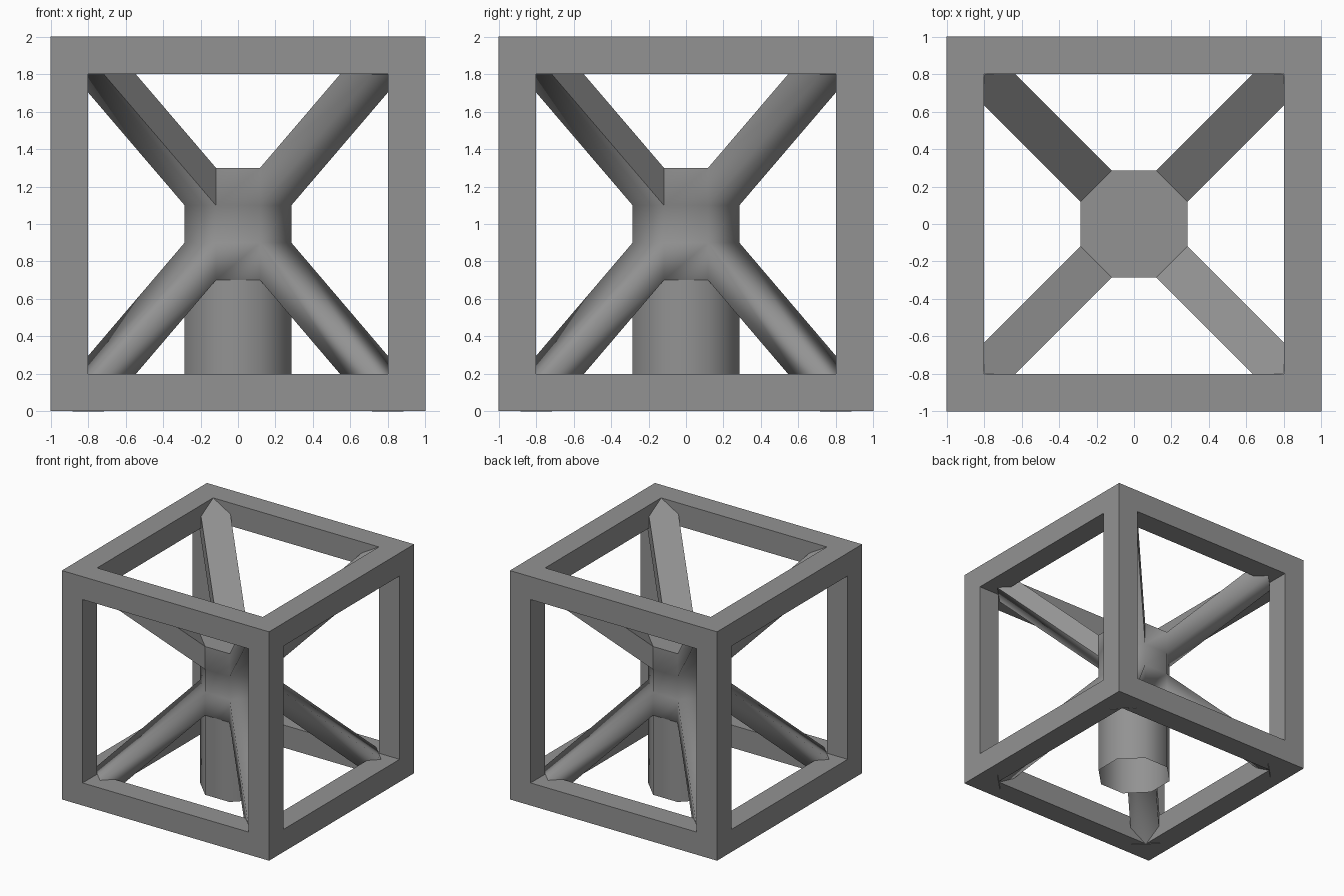
import bpy, bmesh, math
from itertools import product

if "Cube" in bpy.data.objects:
    bpy.data.objects.remove(bpy.data.objects["Cube"])

grey = bpy.data.materials.new("dark_grey")
grey.diffuse_color = (0.29, 0.29, 0.29, 1)
grey.use_nodes = True
grey.node_tree.nodes["Principled BSDF"].inputs["Base Color"].default_value = grey.diffuse_color


def finish(bm, name):
    bmesh.ops.recalc_face_normals(bm, faces=bm.faces)
    mesh = bpy.data.meshes.new(name)
    bm.to_mesh(mesh)
    bm.free()
    mesh.materials.append(grey)
    obj = bpy.data.objects.new(name, mesh)
    bpy.context.collection.objects.link(obj)
    return obj


# Cube frame: outer skin of a 3x3x3 block with the centre and face cells removed
def solid(c):
    return all(0 <= i <= 2 for i in c) and sum(i != 1 for i in c) >= 2


bm = bmesh.new()
grid = (-1, -0.8, 0.8, 1)
for cell in product(range(3), repeat=3):
    if not solid(cell):
        continue
    for axis, side in product(range(3), (0, 1)):
        near = list(cell)
        near[axis] += 2 * side - 1
        if solid(near):
            continue
        u, v = (axis + 1) % 3, (axis + 2) % 3
        corners = []
        for du, dv in ((0, 0), (1, 0), (1, 1), (0, 1)):
            p = [0, 0, 0]
            p[axis] = grid[cell[axis] + side]
            p[u] = grid[cell[u] + du]
            p[v] = grid[cell[v] + dv]
            p[2] += 1
            if p[2] == 0:
                p[2] = 0.003
            corners.append(bm.verts.new(p))
        bm.faces.new(corners)
bmesh.ops.remove_doubles(bm, verts=bm.verts, dist=0.0005)
finish(bm, "cube_frame")

# Octagonal hub with hollow column below and eight struts to the frame corners
bm = bmesh.new()
R = 0.285 / math.cos(math.pi / 8)
levels = (0.006, 0.7, 0.9, 1.1, 1.3)
rings = []
for z in levels:
    rings.append([bm.verts.new((R * math.cos(math.pi / 8 + i * math.pi / 4),
                                R * math.sin(math.pi / 8 + i * math.pi / 4), z))
                  for i in range(8)])
sharp_faces = [bm.faces.new(rings[4])]          # flat hub top
REACH, RISE = 0.597, 0.698
for k in range(4):
    lo, hi = rings[k], rings[k + 1]
    for i in range(8):
        j = (i + 1) % 8
        if i % 2 or k in (0, 2):
            bm.faces.new((lo[i], lo[j], hi[j], hi[i]))
            continue
        # Strut leaving a diagonal hub face
        base = (lo[i], lo[j], hi[j], hi[i])
        a = math.pi / 4 * (i + 1)
        dx, dy = math.copysign(REACH, math.cos(a)), math.copysign(REACH, math.sin(a))
        dz = RISE if k == 3 else -0.7
        tip = [bm.verts.new((v.co.x + dx, v.co.y + dy, v.co.z + dz)) for v in base]
        sides = [bm.faces.new((base[n], base[(n + 1) % 4], tip[(n + 1) % 4], tip[n]))
                 for n in range(4)]
        sharp_faces.append(bm.faces.new(tip))
        if k == 3:
            sharp_faces += [sides[1], sides[2]]  # flat top and one flat flank
for f in bm.faces:
    f.smooth = True
for f in sharp_faces:
    for e in f.edges:
        e.smooth = False
for i in range(8):                              # crease where column meets hub
    e = bm.edges.get((rings[1][i], rings[1][(i + 1) % 8]))
    e.smooth = False
finish(bm, "hub_column_and_struts")
